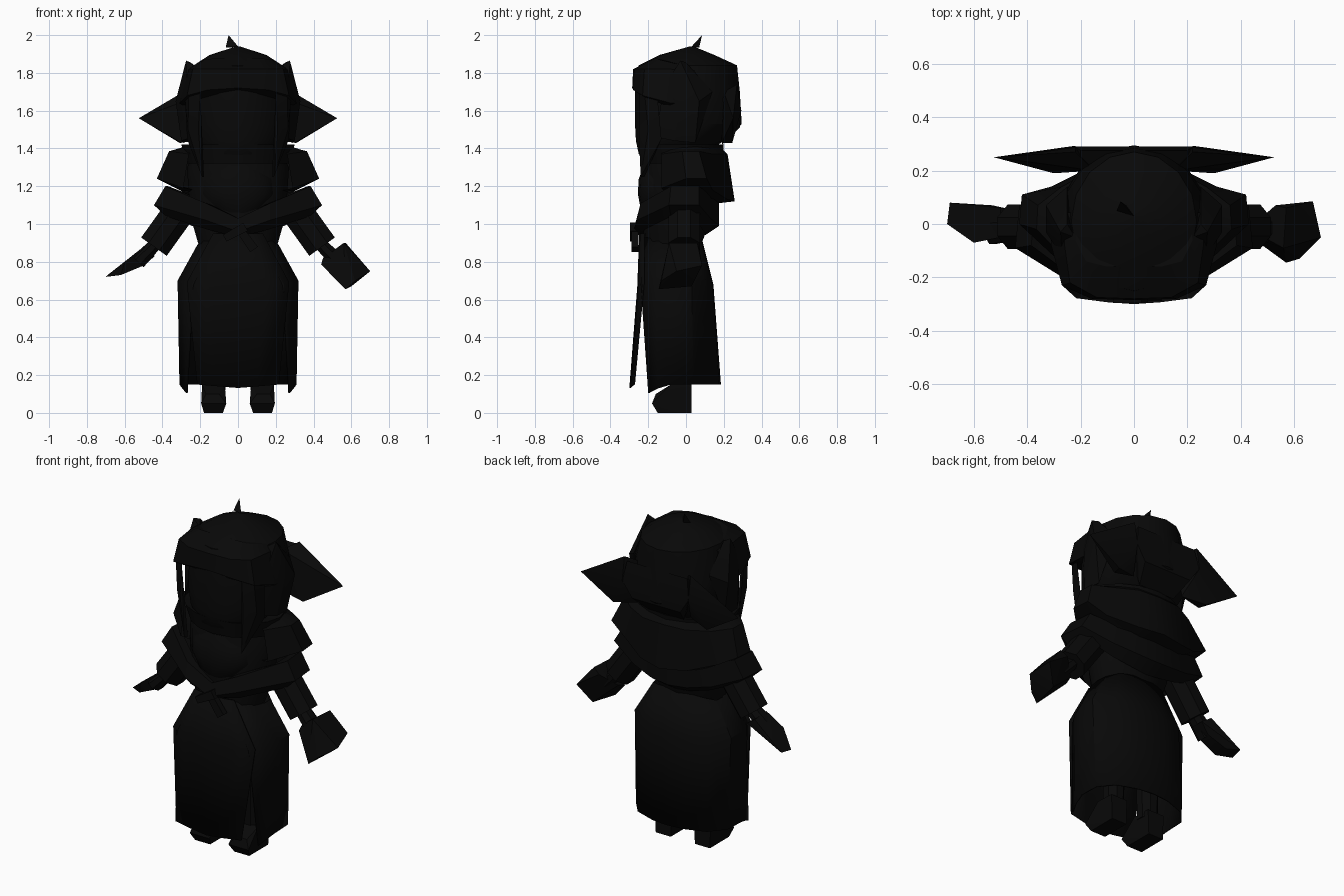
import bpy, bmesh, math
from mathutils import Vector

black = bpy.data.materials.new("soft black")
black.diffuse_color = (0.0025, 0.0025, 0.0025, 1)


def finish(name, bm):
    bmesh.ops.recalc_face_normals(bm, faces=bm.faces)
    me = bpy.data.meshes.new(name)
    bm.to_mesh(me)
    bm.free()
    me.materials.append(black)
    ob = bpy.data.objects.new(name, me)
    bpy.context.collection.objects.link(ob)
    return ob


def hull(name, pts, mirror=False):
    """Convex faceted solid; optionally a second copy mirrored in x."""
    for s, side in ((1, "right"), (-1, "left")) if mirror else ((1, ""),):
        bm = bmesh.new()
        for x, y, z in pts:
            bm.verts.new((s * x, y, z))
        bmesh.ops.convex_hull(bm, input=bm.verts)
        loose = [v for v in bm.verts if not v.link_faces]
        bmesh.ops.delete(bm, geom=loose, context='VERTS')
        bmesh.ops.dissolve_limit(bm, angle_limit=0.02, verts=bm.verts, edges=bm.edges)
        finish((name + "_" + side).rstrip("_"), bm)


def shell(name, rings, opened=False, caps=False, thick=0.0):
    """Loft of half rings (front to back), each mirrored in x."""
    bm = bmesh.new()
    loops = []
    for half in rings:
        pts = list(half) + [(-x, y, z) for x, y, z in reversed(half) if abs(x) > 1e-5]
        loops.append([bm.verts.new(p) for p in pts])
    n = len(loops[0])
    for a, b in zip(loops, loops[1:]):
        for i in range(n - 1 if opened else n):
            j = (i + 1) % n
            bm.faces.new((a[i], a[j], b[j], b[i]))
    if caps:
        bm.faces.new(loops[0])
        bm.faces.new(loops[-1])
    ob = finish(name, bm)
    if thick:
        m = ob.modifiers.new("thickness", 'SOLIDIFY')
        m.thickness = thick
    return ob


def oval(z, rx, y0, y1, n=8):
    c, r = (y0 + y1) / 2, (y1 - y0) / 2
    return [(0 if k in (0, n) else rx * math.sin(math.pi * k / n),
             c - r * math.cos(math.pi * k / n), z) for k in range(n + 1)]


def ovals(name, specs, **kw):
    return shell(name, [oval(*s) for s in specs], **kw)


def beam(name, a, b, wa, wb, ya, yb, sides=8, mirror=False):
    """Tapered limb in the front plane: w across, y deep."""
    a, b = Vector(a), Vector(b)
    d = (b - a).normalized()
    u = d.cross(Vector((0, 1, 0))).normalized()
    pts = []
    for c, w, y in ((a, wa, ya), (b, wb, yb)):
        for k in range(sides):
            t = 2 * math.pi * (k + 0.5) / sides
            pts.append(tuple(c + u * w * math.cos(t) + Vector((0, y * math.sin(t), 0))))
    hull(name, pts, mirror)


# head, collar and body
ovals("head", [(1.33, .10, -.22, -.02), (1.37, .19, -.25, .1), (1.44, .25, -.265, .2),
               (1.53, .28, -.27, .295), (1.70, .275, -.27, .285), (1.84, .235, -.25, .27),
               (1.895, .15, -.14, .15), (1.94, .01, .02, .04)], caps=True)
ovals("collar", [(1.32, .27, -.235, .19), (1.42, .30, -.26, .2), (1.40, .2, -.2, .15)])
ovals("torso", [(.86, .20, -.22, .07), (1.0, .24, -.23, .12), (1.15, .26, -.23, .15),
                (1.3, .27, -.22, .18), (1.4, .22, -.2, .18)], caps=True)
ovals("chest", [(1.04, .06, -.22, -.1), (1.08, .15, -.24, -.05), (1.16, .20, -.255, 0),
                (1.24, .19, -.25, 0), (1.31, .12, -.22, -.05)], caps=True)

# head wrap across the brow
shell("brow_wrap", [
    [(0, -.25, 1.70), (.15, -.25, 1.69), (.25, -.2, 1.66), (.28, -.08, 1.62), (.2, .06, 1.62), (0, .06, 1.62)],
    [(0, -.285, 1.72), (.16, -.28, 1.71), (.27, -.23, 1.68), (.31, -.08, 1.64), (.31, .04, 1.64), (0, .06, 1.64)],
    [(0, -.28, 1.82), (.14, -.275, 1.82), (.24, -.22, 1.82), (.26, -.08, 1.82), (.26, .04, 1.80), (0, .06, 1.82)],
    [(0, -.16, 1.88), (.1, -.16, 1.88), (.18, -.14, 1.87), (.22, -.06, 1.85), (.2, .05, 1.83), (0, .06, 1.86)],
], caps=True)

# hair: side locks, front locks, back flares and top tuft
hull("side_lock", [(.275, -.03, 1.865), (.25, .0, 1.855), (.33, -.03, 1.65), (.33, .07, 1.65),
                   (.27, -.12, 1.72), (.25, .14, 1.7), (.30, -.06, 1.44), (.29, .05, 1.43),
                   (.22, -.05, 1.83), (.24, -.16, 1.46)], mirror=True)
hull("front_lock", [(.26, -.22, 1.70), (.20, -.25, 1.70), (.28, -.15, 1.66), (.265, -.2, 1.5),
                    (.21, -.25, 1.5), (.27, -.13, 1.45), (.19, -.24, 1.25), (.18, -.22, 1.25)],
     mirror=True)
hull("hair_flare", [(.525, .25, 1.56), (.22, .27, 1.74), (.30, .19, 1.43), (.31, .245, 1.43),
                    (.22, .293, 1.6), (.15, .2, 1.7), (.17, .2, 1.45)], mirror=True)
hull("back_hair", [(s * x, y, z) for s in (-1, 1) for x, y, z in
                   ((.2, .275, 1.72), (.22, .29, 1.6), (.16, .285, 1.51), (.12, .19, 1.42),
                    (.2, .18, 1.66))])
hull("top_tuft", [(-.05, .085, 2.0), (0, .03, 1.94), (-.065, .05, 1.935), (-.03, .07, 1.935)])

# upper cape, open at the front
shell("upper_cape", [
    [(.22, -.12, 1.40), (.27, -.03, 1.41), (.28, .06, 1.41), (.22, .13, 1.4), (.12, .18, 1.4), (0, .19, 1.4)],
    [(.26, -.13, 1.37), (.365, -.02, 1.385), (.36, .07, 1.385), (.27, .14, 1.37), (.14, .21, 1.37), (0, .22, 1.37)],
    [(.29, -.13, 1.19), (.43, .0, 1.24), (.42, .11, 1.24), (.31, .14, 1.18), (.15, .22, 1.13), (0, .258, 1.12)],
    [(.2, -.11, 1.17), (.30, -.03, 1.175), (.29, .06, 1.17), (.2, .13, 1.12), (.1, .16, 1.11), (0, .17, 1.11)],
], opened=True)

# draped sash that crosses the arms and meets at the front knot
shell("draped_sash", [
    [(0, -.2, 1.02), (.14, -.2, 1.10), (.3, -.08, 1.16), (.3, .05, 1.16), (.2, .1, 1.13), (.1, .13, 1.1), (0, .14, 1.1)],
    [(0, -.25, 1.03), (.17, -.24, 1.11), (.385, -.08, 1.20), (.37, .07, 1.20), (.24, .13, 1.15), (.12, .165, 1.12), (0, .175, 1.12)],
    [(0, -.28, .96), (.17, -.26, 1.02), (.445, -.09, 1.10), (.43, .07, 1.10), (.26, .13, 1.03), (.12, .165, 1.0), (0, .175, .99)],
    [(0, -.23, .93), (.16, -.22, .97), (.38, -.08, 1.04), (.36, .05, 1.04), (.22, .08, .98), (.1, .1, .95), (0, .1, .94)],
])
beam("knot", (-.07, -.275, .925), (.04, -.275, .985), .028, .035, .03, .03, 4)
beam("knot_tail", (.01, -.27, .97), (.085, -.27, .865), .03, .035, .025, .025, 4)

# coat skirt, open at the front, with a hanging front panel
shell("skirt", [
    [(.10, -.22, .93), (.18, -.14, .92), (.215, -.05, .89), (.21, .01, .89), (.15, .06, .91), (.07, .08, .92), (0, .085, .92)],
    [(.24, -.24, .68), (.29, -.16, .69), (.32, -.07, .7), (.32, .03, .7), (.23, .105, .69), (.1, .14, .68), (0, .145, .68)],
    [(.275, -.2, .105), (.295, -.15, .13), (.31, -.08, .15), (.305, .04, .15), (.23, .13, .15), (.1, .175, .15), (0, .185, .15)],
], opened=True, thick=0.01)
shell("front_panel", [
    [(.13, -.22, .95), (.07, -.235, .95), (0, -.24, .95)],
    [(.27, -.22, .69), (.15, -.245, .68), (0, -.25, .67)],
    [(.215, -.27, .15), (.1, -.285, .14), (0, -.292, .132)],
], opened=True, thick=-0.008)

# arms and hands
beam("sleeve", (.28, -.01, 1.11), (.445, -.01, .88), .09, .09, .09, .09, mirror=True)
beam("wrist", (.43, -.01, .90), (.53, -.02, .80), .035, .045, .05, .06, mirror=True)
hull("right_mitten", [(.57, .06, .90), (.53, .07, .87), (.67, .085, .78), (.7, -.05, .75),
                      (.62, -.13, .70), (.57, -.145, .655), (.6, .03, .67), (.5, -.08, .78),
                      (.45, 0, .80), (.44, -.05, .785), (.56, -.09, .90), (.45, -.03, .82)])
hull("left_hand", [(-.44, -.03, .83), (-.44, .05, .83), (-.50, -.05, .88), (-.50, .06, .87),
                   (-.6, -.07, .80), (-.53, .07, .83), (-.69, .08, .73), (-.7, .0, .72),
                   (-.62, -.05, .73), (-.62, .04, .73), (-.5, .03, .78), (-.5, -.04, .78)])

# legs and boots
beam("leg", (.12, -.03, .12), (.12, -.03, .8), .058, .075, .058, .075, mirror=True)
hull("boot", [(.08, -.15, 0), (.18, -.15, 0), (.08, .03, 0), (.18, .03, 0),
              (.062, -.18, .05), (.195, -.18, .05), (.10, -.16, .1), (.17, -.16, .1),
              (.07, -.08, .15), (.19, -.08, .15), (.075, .03, .15), (.185, .03, .15)], mirror=True)

# soften only the shallow edges
for ob in bpy.data.objects:
    ob.select_set(True)
    bpy.context.view_layer.objects.active = ob
bpy.ops.object.shade_smooth_by_angle(angle=math.radians(30))
